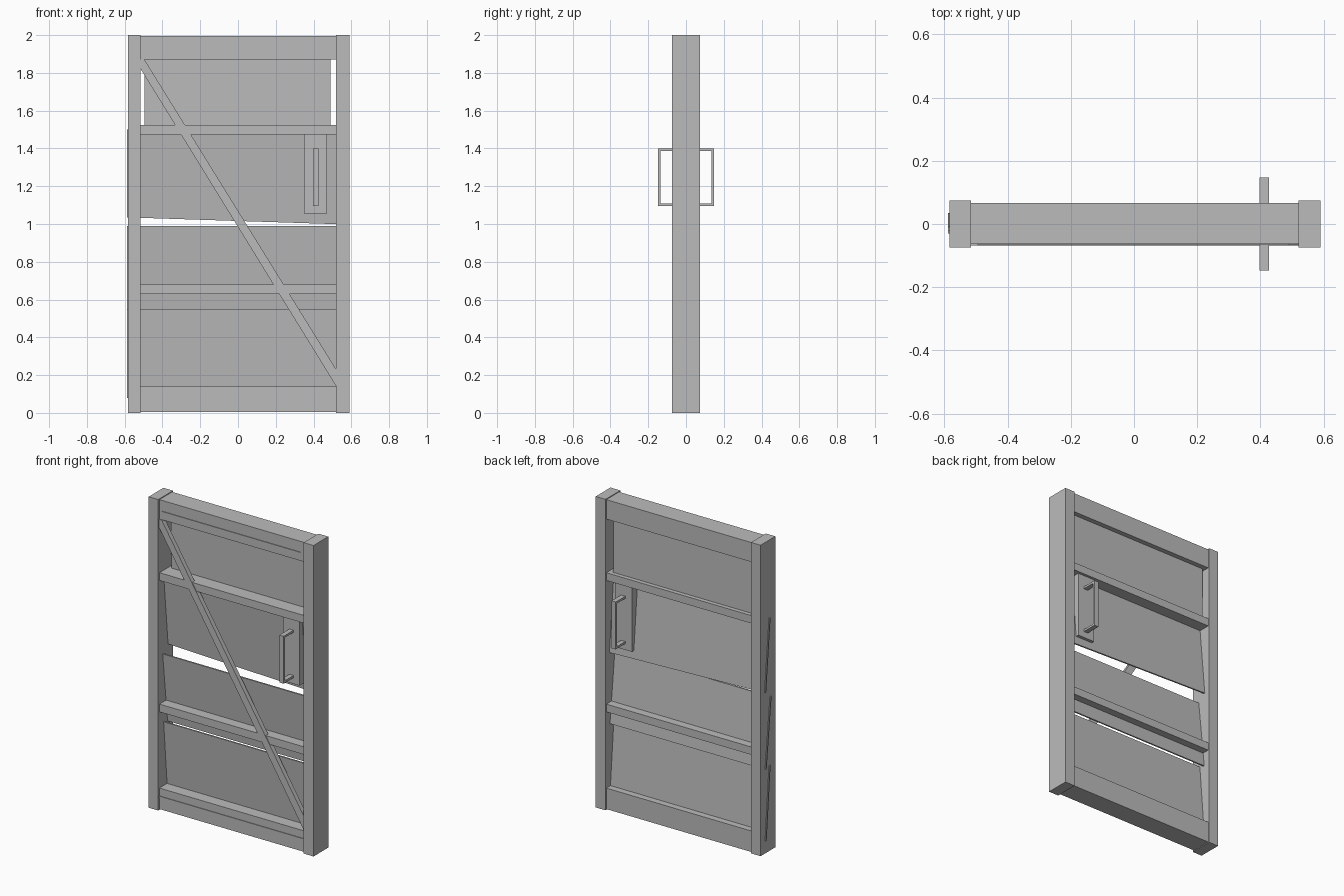
import bpy, bmesh
from mathutils import Vector

cube = bpy.data.objects.get("Cube")
if cube:
    bpy.data.objects.remove(cube, do_unlink=True)

GREY = (0.5, 0.5, 0.5, 1.0)
mat = bpy.data.materials.new("plain_grey")
mat.use_nodes = True
mat.diffuse_color = GREY
mat.node_tree.nodes["Principled BSDF"].inputs["Base Color"].default_value = GREY


def prism(name, outline, offset):
    """Extrude a closed 3D outline along an offset vector."""
    bm = bmesh.new()
    face = bm.faces.new([bm.verts.new(p) for p in outline])
    new = bmesh.ops.extrude_face_region(bm, geom=[face])["geom"]
    verts = [v for v in new if isinstance(v, bmesh.types.BMVert)]
    bmesh.ops.translate(bm, verts=verts, vec=Vector(offset))
    bmesh.ops.recalc_face_normals(bm, faces=bm.faces)
    mesh = bpy.data.meshes.new(name)
    bm.to_mesh(mesh)
    bm.free()
    mesh.materials.append(mat)
    obj = bpy.data.objects.new(name, mesh)
    bpy.context.collection.objects.link(obj)
    return obj


def box(name, x, y, z):
    base = [(x[0], y[0], z[0]), (x[1], y[0], z[0]), (x[1], y[1], z[0]), (x[0], y[1], z[0])]
    return prism(name, base, (0, 0, z[1] - z[0]))


def panel(name, x, top, bottom, drop=0.0):
    """Thin leaning board; top and bottom are (y, z), drop lowers the left bottom corner."""
    outline = [(x[0], *top), (x[1], *top),
               (x[1], bottom[0], bottom[1] - drop), (x[0], *bottom)]
    return prism(name, outline, (0, 0.01, 0))


# Upright posts
box("right_post", (-0.583, -0.515), (-0.075, 0.075), (0, 2))
box("left_post", (0.52, 0.59), (-0.075, 0.075), (0, 2))

# Cross rails
INNER = (-0.55, 0.55)
RAIL_Y = (-0.063, 0.067)
for name, z in (("top_rail", (1.87, 1.995)), ("upper_rail", (1.475, 1.525)),
                ("lower_rail", (0.63, 0.68)), ("bottom_rail", (0.005, 0.14))):
    box(name, INNER, RAIL_Y, z)

# Thin lips on the outer rails
box("top_lip", (-0.495, 0.49), (-0.067, -0.05), (1.92, 1.926))
box("bottom_lip", (-0.515, 0.52), (-0.067, -0.05), (0.08, 0.09))

# Leaning boards, overlapping like cladding
WIDE = (-0.588, 0.56)
panel("top_panel", (-0.495, 0.49), (0.025, 1.92), (0.03, 1.5))
panel("upper_panel", WIDE, (-0.02, 1.5), (0.025, 1.035), drop=0.037)
panel("middle_panel", WIDE, (-0.03, 0.99), (0.02, 0.54))
panel("bottom_panel", WIDE, (-0.02, 0.55), (0.02, 0.08))

# Diagonal brace, trimmed to the frame
brace = [(-0.515, 1.87), (-0.495, 1.87), (0.52, 0.23), (0.52, 0.14), (-0.515, 1.82)]
prism("diagonal_brace", [(x, -0.068, z) for x, z in brace], (0, 0.03, 0))

# Lock plate and a pull handle on each side
box("lock_plate", (0.35, 0.47), (-0.045, 0.05), (1.055, 1.475))
HANDLE_X = (0.397, 0.427)
for side, s in (("front", -1), ("back", 1)):
    grip = sorted((s * 0.134, s * 0.147))
    arm = sorted((s * 0.04, s * 0.147))
    box(side + "_handle_grip", HANDLE_X, grip, (1.095, 1.4))
    box(side + "_handle_top_arm", HANDLE_X, arm, (1.386, 1.4))
    box(side + "_handle_bottom_arm", HANDLE_X, arm, (1.095, 1.109))
